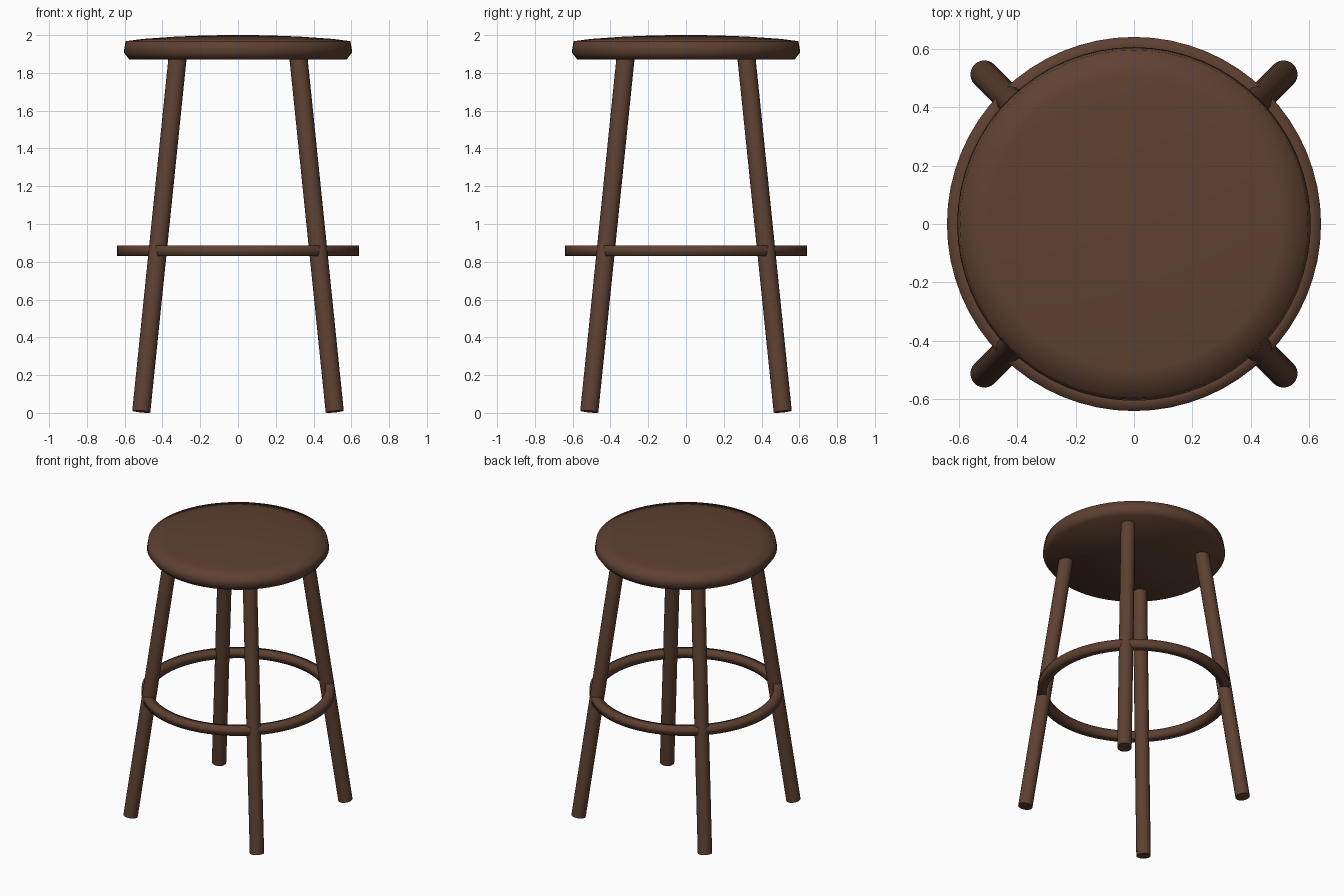
import bpy
import math
from mathutils import Vector

cube = bpy.data.objects.get("Cube")
if cube:
    bpy.data.objects.remove(cube, do_unlink=True)

# Dark stained wood
wood = bpy.data.materials.new("dark_brown_wood")
wood.use_nodes = True
wood.diffuse_color = (0.112, 0.052, 0.031, 1)
wood.node_tree.nodes["Principled BSDF"].inputs["Base Color"].default_value = wood.diffuse_color


def lathe(name, profile, closed=False, segments=64):
    """Turn a (radius, height) profile around z; zero radius makes a pole."""
    verts, rings, faces = [], [], []
    for r, z in profile:
        count = segments if r > 0 else 1
        rings.append([len(verts) + i % count for i in range(segments)])
        for i in range(count):
            a = math.tau * i / segments
            verts.append((r * math.cos(a), r * math.sin(a), z))
    pairs = list(zip(rings, rings[1:]))
    if closed:
        pairs.append((rings[-1], rings[0]))
    for lower, upper in pairs:
        for i in range(segments):
            j = (i + 1) % segments
            quad = (lower[i], lower[j], upper[j], upper[i])
            faces.append(tuple(dict.fromkeys(quad)))
    mesh = bpy.data.meshes.new(name)
    mesh.from_pydata(verts, [], faces)
    mesh.materials.append(wood)
    mesh.shade_smooth()
    obj = bpy.data.objects.new(name, mesh)
    bpy.context.collection.objects.link(obj)
    return obj


# Gently domed round seat with a chamfered underside
lathe("seat", [(0, 1.87), (0.575, 1.87), (0.605, 1.91), (0.595, 1.968),
               (0.5, 1.98), (0.33, 1.992), (0.15, 1.999), (0, 2.0)])

# Footrest hoop
lathe("footrest_ring", [(0.582, 0.83), (0.64, 0.83), (0.64, 0.885), (0.582, 0.885)],
      closed=True)

# Four splayed round legs, running up into the seat
for side, sx in (("left", 1), ("right", -1)):
    for end, sy in (("front", -1), ("back", 1)):
        foot = Vector((sx * 0.512, sy * 0.512, 0.007))
        top = Vector((sx * 0.318, sy * 0.318, 1.90))
        axis = top - foot
        bpy.ops.mesh.primitive_cylinder_add(
            vertices=24, radius=0.048, depth=axis.length, location=(foot + top) / 2,
            rotation=axis.to_track_quat("Z", "Y").to_euler())
        leg = bpy.context.object
        leg.name = f"{end}_{side}_leg"
        leg.data.materials.append(wood)
        bpy.ops.object.shade_smooth_by_angle(angle=math.radians(40))
